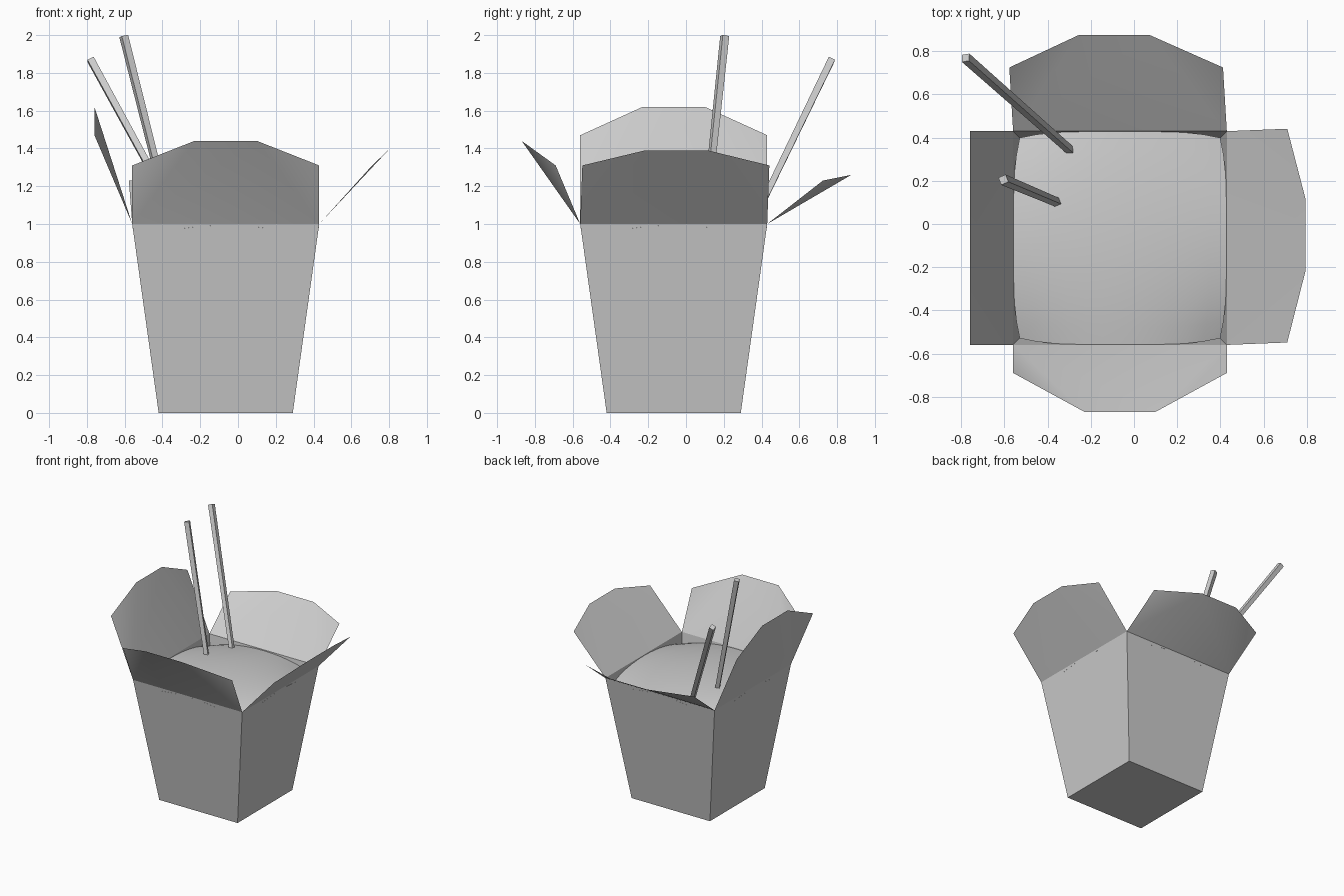
import bpy
import bmesh
from mathutils import Vector

cube = bpy.data.objects.get("Cube")
if cube:
    bpy.data.objects.remove(cube, do_unlink=True)

grey = bpy.data.materials.new("plain grey")
grey.use_nodes = True
colour = (0.6, 0.6, 0.6, 1)
grey.diffuse_color = colour
grey.node_tree.nodes["Principled BSDF"].inputs["Base Color"].default_value = colour

CENTRE = -0.065   # box centre in both x and y
TOP, BASE = 0.495, 0.355   # half widths at the rim and the floor


def finish(name, bm, smooth=False):
    mesh = bpy.data.meshes.new(name)
    bm.to_mesh(mesh)
    bm.free()
    mesh.materials.append(grey)
    for poly in mesh.polygons:
        poly.use_smooth = smooth
    obj = bpy.data.objects.new(name, mesh)
    bpy.context.collection.objects.link(obj)
    return obj


# Tapered box, open at the top
bm = bmesh.new()
bmesh.ops.create_cube(bm, size=2)
for v in bm.verts:
    half = TOP if v.co.z > 0 else BASE
    v.co = (CENTRE + v.co.x * half, CENTRE + v.co.y * half, 1 if v.co.z > 0 else 0)
lid = [f for f in bm.faces if f.calc_center_median().z > 0.9]
bmesh.ops.delete(bm, geom=lid, context='FACES_ONLY')
finish("carton_box", bm)


# Flaps: a middle panel hinged on the rim, with a folded triangle at each end
def flap(name, place, corner, tip):
    """place(along, out, z); corner and tip are (out, z)."""
    bm = bmesh.new()
    rows = []
    for half, (out, z) in ((TOP, (TOP, 1)), (TOP, corner), (0.165, tip)):
        rows.append([bm.verts.new(place(s * half, out, z)) for s in (-1, 1)])
    hinge, ends, peak = rows
    bm.faces.new((hinge[0], hinge[1], peak[1], peak[0]))
    bm.faces.new((hinge[0], peak[0], ends[0]))
    bm.faces.new((hinge[1], ends[1], peak[1]))
    bmesh.ops.recalc_face_normals(bm, faces=bm.faces)
    finish(name, bm, smooth=True)


flap("front_flap", lambda a, o, z: (CENTRE + a, CENTRE - o, z), (0.625, 1.31), (0.805, 1.44))
flap("back_flap", lambda a, o, z: (CENTRE + a - 0.06 * (o - TOP), CENTRE + o, z),
     (0.79, 1.23), (0.94, 1.26))
flap("left_flap", lambda a, o, z: (CENTRE + o, CENTRE + a + 0.04 * (o - TOP), z),
     (0.775, 1.31), (0.86, 1.39))
flap("right_flap", lambda a, o, z: (CENTRE - o, CENTRE + a, z), (0.695, 1.47), (0.695, 1.62))

# Gently domed filling with sunken corners
bm = bmesh.new()
bmesh.ops.create_grid(bm, x_segments=12, y_segments=12, size=1)
for v in bm.verts:
    x, y = v.co.x, v.co.y
    dome = 0.04 * (1 - x * x) * (1 - y * y) - 0.07 * x * x * y * y
    v.co = (CENTRE + x * 0.494 * (1 - 0.06 * y ** 4),
            CENTRE + y * 0.494 * (1 - 0.06 * x ** 4), 0.993 + dome)
finish("food_filling", bm, smooth=True)


# Square chopsticks, slightly slimmer at the buried end
def chopstick(name, top, surface):
    top, surface = Vector(top), Vector(surface)
    axis = (top - surface).normalized()
    bottom = surface - axis * 0.25
    bm = bmesh.new()
    bmesh.ops.create_cone(bm, cap_ends=True, segments=4, radius1=0.021, radius2=0.026,
                          depth=(top - bottom).length)
    obj = finish(name, bm)
    obj.location = (top + bottom) / 2
    obj.rotation_mode = 'QUATERNION'
    obj.rotation_quaternion = axis.to_track_quat('Z', 'Y')


chopstick("chopstick_outer", (-0.78, 0.77, 1.87), (-0.305, 0.35, 1))
chopstick("chopstick_inner", (-0.605, 0.205, 1.995), (-0.355, 0.10, 1))
